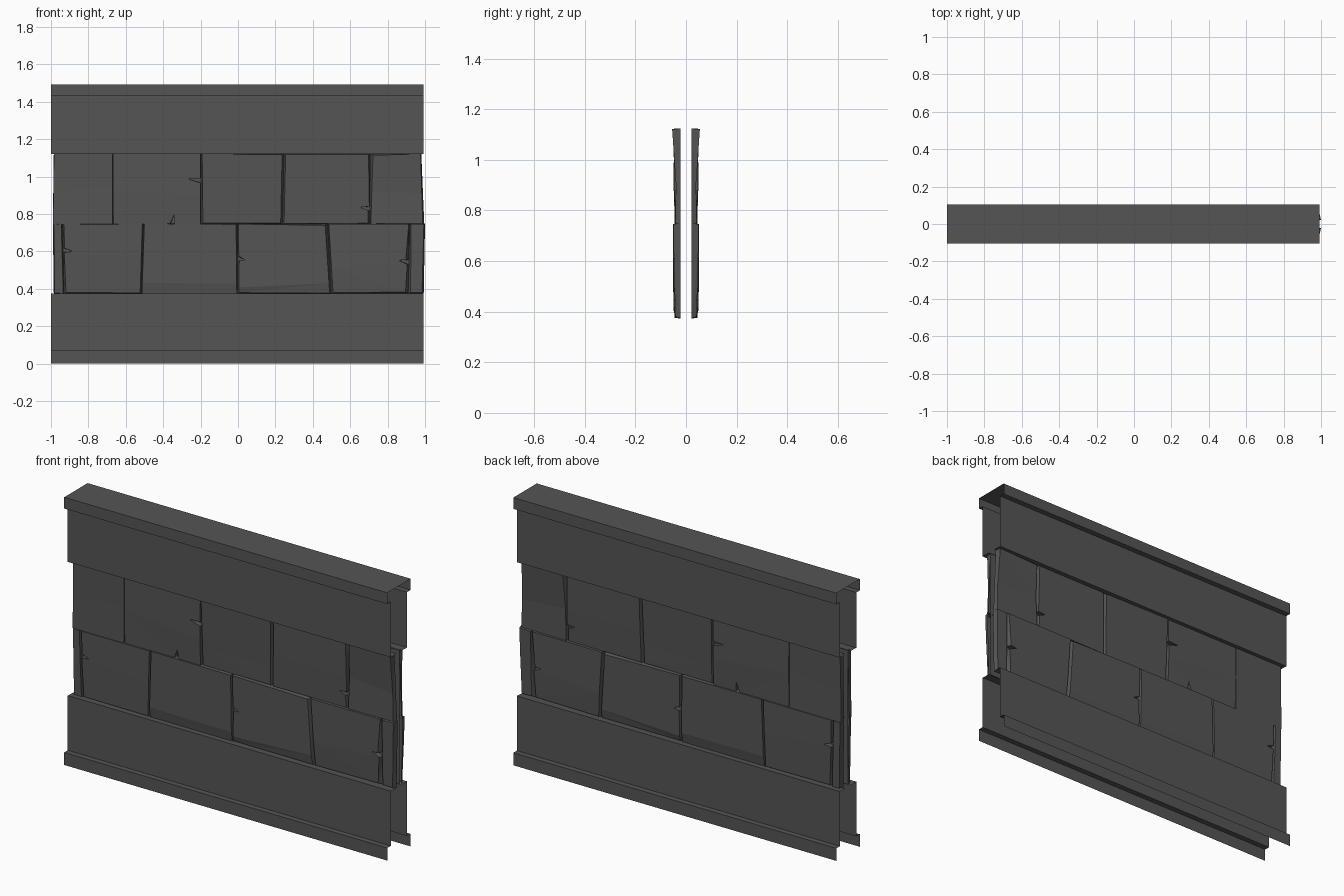
import bpy, bmesh, random
from mathutils import Vector

if "Cube" in bpy.data.objects:
    bpy.data.objects.remove(bpy.data.objects["Cube"])

random.seed(4)

dark = bpy.data.materials.new("dark_stone")
dark.diffuse_color = (0.09, 0.09, 0.09, 1)
dark.use_nodes = True
dark.node_tree.nodes["Principled BSDF"].inputs["Base Color"].default_value = dark.diffuse_color


def finish(name, bm):
    """Turn a front-half bmesh into an object mirrored across the wall's middle plane."""
    me = bpy.data.meshes.new(name)
    bm.to_mesh(me)
    bm.free()
    me.materials.append(dark)
    ob = bpy.data.objects.new(name, me)
    bpy.context.collection.objects.link(ob)
    mod = ob.modifiers.new("mirror", 'MIRROR')
    mod.use_axis = (False, True, False)
    mod.use_clip = True
    return ob


def strip(name, profile, x0, x1):
    """Sweep an open (y, z) profile along x."""
    bm = bmesh.new()
    a = [bm.verts.new((x0, y, z)) for y, z in profile]
    b = [bm.verts.new((x1, y, z)) for y, z in profile]
    for i in range(len(profile) - 1):
        bm.faces.new((a[i], b[i], b[i + 1], a[i + 1]))
    return finish(name, bm)


def stone(name, left, right, z, depth, ridge, inset=0.010, notches=()):
    """One chipped block: left/right = x at (bottom, top), depth = y at (bottom, ridge, top).
    notches = (side, position along that side, length)."""
    z0, z1 = z
    bl, tl = Vector((left[0], z0)), Vector((left[1], z1))
    br, tr = Vector((right[0], z0)), Vector((right[1], z1))
    sides = {'bottom': (bl, br), 'right': (br, tr), 'top': (tr, tl), 'left': (tl, bl)}
    mid = (bl + tl + br + tr) / 4
    ring = []
    for key, (p, q) in sides.items():
        ring.append((p, inset))
        for side, t, length in notches:
            if side == key:
                c = p.lerp(q, t)
                d = (q - p).normalized()
                inward = Vector((-d.y, d.x))
                ring += [(c - d * 0.012, inset),
                         (c + inward * length + d * 0.008, 0),
                         (c + d * 0.012, inset)]
    w, h = right[0] - left[0], z1 - z0

    def front_y(zz):
        zr = z0 + ridge * h
        if zz < zr:
            return depth[0] + (depth[1] - depth[0]) * (zz - z0) / (zr - z0)
        return depth[1] + (depth[2] - depth[1]) * (zz - zr) / (z1 - zr)

    bm = bmesh.new()
    back = [bm.verts.new((p.x, -0.021, p.y)) for p, _ in ring]
    front = []
    for p, ins in ring:
        j = ins * random.uniform(0.3, 1.5)
        x = p.x - (p.x - mid.x) / (w / 2) * j
        zz = p.y - (p.y - mid.y) / (h / 2) * j * 0.7
        front.append(bm.verts.new((x, front_y(zz), zz)))
    n = len(ring)
    for i in range(n):
        k = (i + 1) % n
        bm.faces.new((back[i], back[k], front[k], front[i]))
    face = bm.faces.new(front)
    # break the face along a slightly tilted ridge
    cut = bmesh.ops.bisect_plane(
        bm, geom=[face] + list(face.edges) + list(face.verts),
        plane_co=(mid.x, 0, z0 + ridge * h),
        plane_no=(random.uniform(-0.1, 0.1), 0, 1))
    for v in cut['geom_cut']:
        if isinstance(v, bmesh.types.BMVert):
            v.co.y = depth[1]
    bmesh.ops.triangulate(bm, faces=bm.faces[:])
    return finish(name, bm)


# top cap and bottom plinth: stepped open shells
strip("top_trim", [(-.022, 1.123), (-.072, 1.121), (-.072, 1.43),
                   (-.103, 1.43), (-.103, 1.493), (0, 1.493)], -1.0, 0.993)
strip("bottom_trim", [(-.103, 0), (-.103, .07), (-.072, .07),
                      (-.072, .375), (-.022, .373)], -1.0, 0.993)

# sheet behind the joints
strip("joint_backing", [(-.0215, .375), (-.0215, 1.122)], -0.985, 0.98)

# upper course
U = (0.744, 1.124)
upper = [
    ((-.990, -.985), (-.67, -.67), (-.046, -.045, -.048), .5, .002, ()),
    ((-.67, -.67), (-.198, -.198), (-.044, -.049, -.047), .45, .004,
     (('right', .62, .07), ('bottom', .68, .055))),
    ((-.198, -.196), (.238, .246), (-.040, -.043, -.052), .28, .008, ()),
    ((.238, .246), (.705, .706), (-.042, -.047, -.050), .48, .008,
     (('right', .22, .05),)),
    ((.705, .708), (.996, .980), (-.042, -.040, -.055), .45, .010, ()),
]
# lower course
L = (0.373, 0.750)
lower = [
    ((-.985, -.990), (-.930, -.938), (-.045, -.048, -.049), .5, .006, ()),
    ((-.930, -.938), (-.516, -.505), (-.045, -.050, -.050), .55, .008,
     (('left', .38, .05),)),
    ((-.516, -.505), (-.004, -.003), (-.040, -.049, -.051), .15, .007, ()),
    ((-.004, -.003), (.497, .480), (-.041, -.050, -.052), .12, .010,
     (('left', .5, .045),)),
    ((.500, .480), (.910, .918), (-.043, -.050, -.051), .4, .012,
     (('right', .45, .055),)),
    ((.910, .918), (.993, 1.0), (-.042, -.048, -.050), .6, .010, ()),
]
for row, zr, specs in (("upper", U, upper), ("lower", L, lower)):
    for i, (lf, rt, dep, ridge, ins, notch) in enumerate(specs):
        stone(f"{row}_stone_{i + 1}", lf, rt, zr, dep, ridge, ins, notch)
